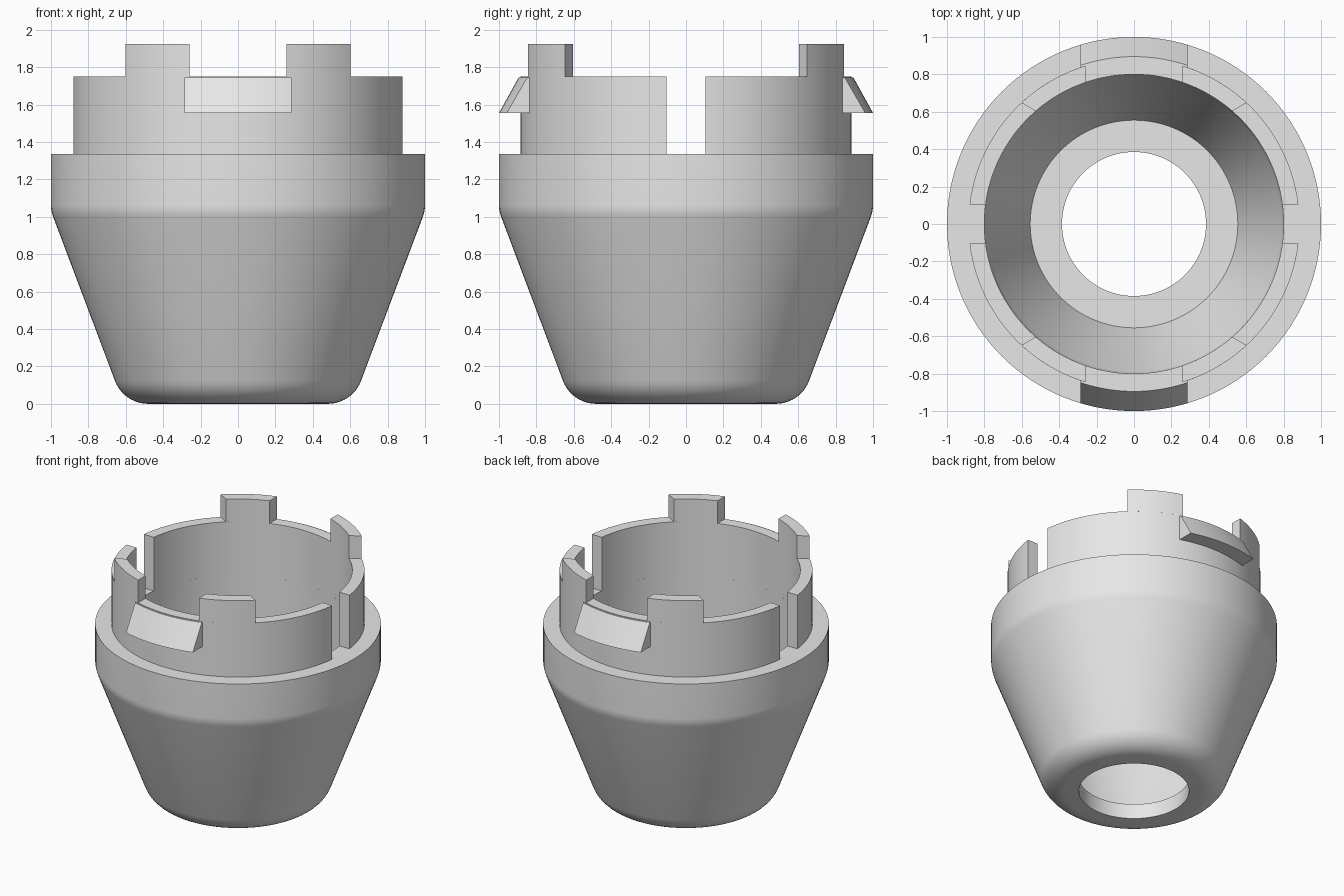
import bpy, bmesh
from math import pi, sin, cos, asin, atan, radians

if "Cube" in bpy.data.objects:
    bpy.data.objects.remove(bpy.data.objects["Cube"])

grey = bpy.data.materials.new("plain grey")
grey.diffuse_color = (0.8, 0.8, 0.8, 1)
grey.use_nodes = True
grey.node_tree.nodes["Principled BSDF"].inputs["Base Color"].default_value = grey.diffuse_color


def finish(bm, name):
    bmesh.ops.recalc_face_normals(bm, faces=bm.faces)
    mesh = bpy.data.meshes.new(name)
    bm.to_mesh(mesh)
    bm.free()
    mesh.materials.append(grey)
    obj = bpy.data.objects.new(name, mesh)
    bpy.context.collection.objects.link(obj)
    bpy.ops.object.select_all(action='DESELECT')
    obj.select_set(True)
    bpy.context.view_layer.objects.active = obj
    bpy.ops.object.shade_smooth_by_angle(angle=radians(25))
    return obj


def sweep(name, profile, start=None, end=None, steps=128, turn=0, flip=1):
    """Sweep a closed (r, z) profile; start and end give the angle at radius r."""
    bm = bmesh.new()
    full = start is None
    rings = []
    for i in range(steps if full else steps + 1):
        t = i / steps
        ring = []
        for r, z in profile:
            a = 2 * pi * t if full else start(r) + (end(r) - start(r)) * t
            a += turn
            ring.append(bm.verts.new((flip * r * cos(a), r * sin(a), z)))
        rings.append(ring)
    n = len(profile)
    pairs = list(zip(rings, rings[1:]))
    if full:
        pairs.append((rings[-1], rings[0]))
    for a, b in pairs:
        for j in range(n):
            k = (j + 1) % n
            bm.faces.new((a[j], a[k], b[k], b[j]))
    if not full:
        bm.faces.new(rings[0])
        bm.faces.new(rings[-1])
    return finish(bm, name)


def arc(cr, cz, radius, a0, a1, n):
    return [(cr + radius * cos(a0 + (a1 - a0) * i / n),
             cz + radius * sin(a0 + (a1 - a0) * i / n)) for i in range(n + 1)]


# Tapered cup with rounded corners, thick rim and a hole in the floor
slope = atan(0.378)
R = 0.19
cup = [(0.385, 0.0)]
cup += arc(0.48, R, R, -pi / 2, -slope, 10)
cup += arc(1 - R, 1.065, R, -slope, 0, 6)
cup += [(1.0, 1.335), (0.8, 1.335)]
cup += arc(0.8 - R, 0.798, R, 0, -slope, 6)
cup += [(0.555, 0.115), (0.385, 0.115)]
sweep("cup", cup)

# Split collar, tabs and snap clips, on the back and the front
inner, outer = 0.8, 0.885
collar = [(inner, 1.335), (outer, 1.335), (outer, 1.75), (inner, 1.75)]
tab = [(inner, 1.75), (outer, 1.75), (outer, 1.925), (inner, 1.925)]
clip = [(0.88, 1.555), (1.0, 1.555), (0.895, 1.745), (0.88, 1.745)]
for side, turn in (("back", 0), ("front", pi)):
    sweep("collar_" + side, collar, lambda r: asin(0.105 / r),
          lambda r: pi - asin(0.105 / r), 64, turn)
    for hand, flip in (("a", 1), ("b", -1)):
        sweep(f"tab_{side}_{hand}", tab, lambda r: pi / 6 + asin(0.26 / r),
              lambda r: pi / 2 - asin(0.26 / r), 10, turn, flip)
    sweep("clip_" + side, clip, lambda r: pi / 2 - asin(0.285 / r),
          lambda r: pi / 2 + asin(0.285 / r), 16, turn)
